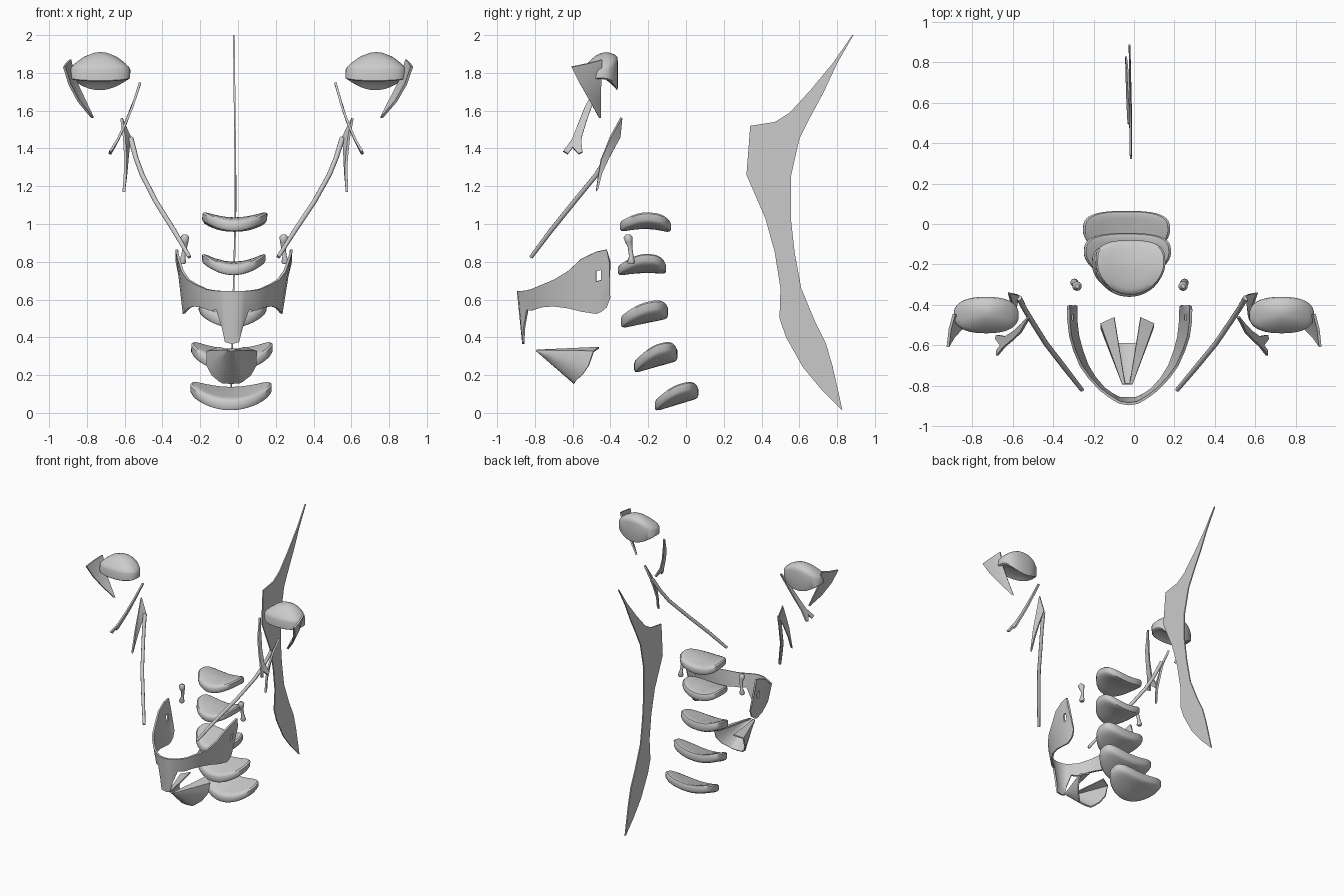
import bpy
from math import sin, cos, pi

if "Cube" in bpy.data.objects:
    bpy.data.objects.remove(bpy.data.objects["Cube"])


def axis(z):
    # the mirror plane leans slightly with height
    return -0.04 + 0.022 * z


def build(name, verts, faces, thick=0.0, side=1, lean=True):
    pts = [(side * x + (axis(z) if lean else 0), y, z) for x, y, z in verts]
    if side < 0:
        faces = [f[::-1] for f in faces]
    me = bpy.data.meshes.new(name)
    me.from_pydata(pts, [], faces)
    me.validate()
    ob = bpy.data.objects.new(name, me)
    bpy.context.collection.objects.link(ob)
    bpy.ops.object.select_all(action='DESELECT')
    ob.select_set(True)
    bpy.context.view_layer.objects.active = ob
    if thick:
        m = ob.modifiers.new("thickness", 'SOLIDIFY')
        m.thickness = thick
        m.offset = 0
        bpy.ops.object.modifier_apply(modifier=m.name)
    bpy.ops.object.shade_smooth_by_angle(angle=0.7)
    return ob


def pair(name, verts, faces, thick=0.0):
    build(name + "_right", verts, faces, thick)
    build(name + "_left", verts, faces, thick, side=-1)


def grid(rows, skip=()):
    n = len(rows[0])
    verts = [p for r in rows for p in r]
    faces = [(i * n + j, i * n + j + 1, (i + 1) * n + j + 1, (i + 1) * n + j)
             for i in range(len(rows) - 1) for j in range(n - 1) if (i, j) not in skip]
    return verts, faces


def pad(center, outline, heights, edge, n=40):
    # closed cushion: concentric rings on top and bottom, joined at the rim
    cx, cy = center
    rings = [(.3, 1), (.6, 1), (.82, 1), (.95, (1 + edge) / 2 + .1), (1, edge)]
    verts, faces = [], []
    seq = [(r, s, 1) for r, s in rings] + [(r, s, 0) for r, s in reversed(rings)]
    for r, s, top in seq:
        for k in range(n):
            dx, dy = outline(2 * pi * k / n)
            x, y = cx + r * dx, cy + r * dy
            lo, hi = heights(x, y, r)
            mid, half = (lo + hi) / 2, (hi - lo) / 2 * s
            verts.append((x, y, mid + half if top else mid - half))
    for i in range(len(seq) - 1):
        for k in range(n):
            k2 = (k + 1) % n
            faces.append((i * n + k, (i + 1) * n + k, (i + 1) * n + k2, i * n + k2))
    lo, hi = heights(cx, cy, 0)
    t = len(verts)
    verts += [(cx, cy, hi), (cx, cy, lo)]
    last = (len(seq) - 1) * n
    for k in range(n):
        k2 = (k + 1) % n
        faces += [(t, k, k2), (t + 1, last + k2, last + k)]
    return verts, faces


def rod(name, pts, depth):
    for side, tag in ((1, "_right"), (-1, "_left")):
        cu = bpy.data.curves.new(name + tag, 'CURVE')
        cu.dimensions = '3D'
        cu.bevel_depth = depth
        cu.bevel_resolution = 3
        cu.use_fill_caps = True
        sp = cu.splines.new('POLY')
        sp.points.add(len(pts) - 1)
        for p, (x, y, z, r) in zip(sp.points, pts):
            p.co = (side * x + axis(z), y, z, 1)
            p.radius = r
        sp.use_smooth = True
        bpy.context.collection.objects.link(bpy.data.objects.new(name + tag, cu))


# spinal discs: half width, front y, back y, front z, back z, half thickness, side lift, arch
def spinal_disc(name, w, f, b, zf, zb, h, lift, arch):
    cy = b - 0.43 * (b - f)

    def outline(a):
        c, s = cos(a), sin(a)
        if s > 0:
            return (w * abs(c) ** .75 * (1 if c > 0 else -1), (b - cy) * s ** .6)
        return (w * c, -(cy - f) * abs(s) ** 1.1)

    def heights(x, y, r):
        u, v = x / w, (y - f) / (b - f)
        mid = zf + (zb - zf) * v + lift * u * u + arch * sin(pi * v)
        return mid - h, mid + h
    build(name, *pad((0, cy), outline, heights, .5))


for i, d in enumerate([
        (.215, -.165, .065, .04, .11, .033, .05, 0),
        (.215, -.275, -.045, .245, .31, .035, .06, 0),
        (.18, -.345, -.095, .483, .535, .036, .05, 0),
        (.168, -.36, -.105, .755, .765, .03, .05, .01),
        (.172, -.35, -.08, .988, .985, .031, .035, .018)]):
    spinal_disc("spinal_disc_%d" % (i + 1), *d)

# neck ligament sheet: front y, z, back y, z
lig = [(.88, 2, .886, 2), (.78, 1.855, .80, 1.85), (.66, 1.71, .73, 1.70), (.55, 1.59, .66, 1.57),
       (.47, 1.54, .625, 1.50), (.34, 1.52, .60, 1.45), (.32, 1.26, .555, 1.25),
       (.42, 1.03, .555, 1.03), (.47, .85, .575, .85), (.50, .66, .61, .66), (.495, .50, .685, .48),
       (.53, .40, .74, .37), (.62, .24, .775, .25), (.72, .12, .80, .14), (.82, .02, .828, .015)]


def lig_x(z):
    return -.012 - (.028 * (1.1 - z) / 1.1 if z < 1.1 else .01 * (z - 1.1) / .9)


rows = [[(lig_x(a + (c - a) * t), y + (e - y) * t, a + (c - a) * t) for t in (0, .33, .67, 1)]
        for y, a, e, c in lig]
build("neck_ligament", *grid(rows), thick=.009, lean=False)

# throat shield: half path of x, y, top z, bottom z
half = [(.04, -.872, .645, .375), (.055, -.865, .645, .45), (.09, -.845, .648, .545),
        (.13, -.815, .655, .543), (.18, -.76, .68, .56), (.22, -.70, .705, .565),
        (.25, -.625, .75, .555), (.27, -.555, .815, .537), (.28, -.475, .853, .525),
        (.28, -.45, .858, .535), (.28, -.42, .865, .56), (.28, -.403, .80, .61)]
path = [(-x, y, t, b) for x, y, t, b in reversed(half)] + [(0, -.875, .645, .365)] + half
rows = []
for x, y, t, b in path:
    row = []
    for f in (0, .25, .52, .69, .85, 1):
        k = 2 * f - 1
        row.append((x * (1 + .08 * k), y - .014 * k * max(0, 1 - abs(x) / .15), b + (t - b) * f))
    rows.append(row)
holes = {(3 - 1, 2), (len(path) - 4, 2)}
build("throat_shield", *grid(rows, holes), thick=.013)

# lower throat scoop: rim points joined to a narrow front tip
rim = [(.065, -.46, .345), (.13, -.49, .325), (.127, -.515, .25), (.10, -.55, .20),
       (.06, -.585, .168), (.045, -.59, .16)]
rim = [(-x, y, z) for x, y, z in rim] + [(0, -.59, .157)] + rim[::-1]
rows = [[(x + (x * .17 - x) * t, y + (-.79 - y) * t, z + (.33 - z) * t) for x, y, z in rim]
        for t in (0, .25, .5, .75, 1)]
build("throat_scoop", *grid(rows), thick=.01)

# small knobbed pegs beside the spine
rod("peg", [(.262, -.307, .945, .45), (.262, -.307, .93, 1), (.261, -.302, .905, .8),
            (.26, -.296, .88, .5), (.268, -.29, .83, .5), (.272, -.29, .80, .85),
            (.272, -.29, .788, .6)], .024)

# long slanting cords and the blades at their upper ends
rod("cord", [(.235, -.82, .825, .8), (.32, -.715, .965, 1), (.42, -.59, 1.12, 1),
             (.495, -.475, 1.26, 1), (.53, -.42, 1.35, 1), (.56, -.365, 1.455, 1.1)], .013)
pair("blade", *grid([
    [(.612, -.345, 1.56), (.611, -.34, 1.56)], [(.595, -.40, 1.46), (.565, -.35, 1.46)],
    [(.585, -.45, 1.34), (.573, -.40, 1.37)], [(.586, -.466, 1.25), (.58, -.445, 1.27)],
    [(.59, -.477, 1.17), (.59, -.465, 1.185)]]), thick=.014)

# forked straps
stem, faces = grid([
    [(.517, -.465, 1.75), (.517, -.455, 1.745)], [(.555, -.535, 1.62), (.547, -.49, 1.65)],
    [(.595, -.575, 1.52), (.585, -.528, 1.54)], [(.63, -.605, 1.445), (.625, -.555, 1.45)]])
stem += [(.648, -.60, 1.405), (.667, -.65, 1.385), (.667, -.625, 1.37),
         (.672, -.568, 1.37), (.668, -.548, 1.38)]
faces += [(6, 7, 8), (6, 8, 10, 9), (8, 7, 12, 11)]
pair("forked_strap", stem, faces, thick=.012)


# jaw joint caps: domed on top, hollow underneath
def cap_outline(a):
    c, s = cos(a), sin(a)
    return (.16 * (1 if c > 0 else -1) * abs(c) ** .85, .09 * (1 if s > 0 else -1) * abs(s) ** .8)


def cap_heights(x, y, r):
    u, v = (x - .73) / .16, (y + .45) / .09
    k = max(0, 1 - u * u)
    return (1.765 - (.04 + .025 * v) * k + .05 * (1 - r * r),
            1.825 + .03 * (v + 1) * k + .05 * (1 - r * r))


pair("joint_cap", *pad((.73, -.45), cap_outline, cap_heights, .75))

# triangular side bands hanging from the caps
pair("side_band", *grid([
    [(.92, -.607, 1.832), (.91, -.52, 1.85), (.89, -.445, 1.87)],
    [(.89, -.56, 1.74), (.885, -.50, 1.755), (.865, -.45, 1.77)],
    [(.84, -.508, 1.65), (.83, -.48, 1.655), (.81, -.455, 1.66)],
    [(.768, -.462, 1.565), (.765, -.458, 1.564), (.762, -.455, 1.563)]]), thick=.013)
